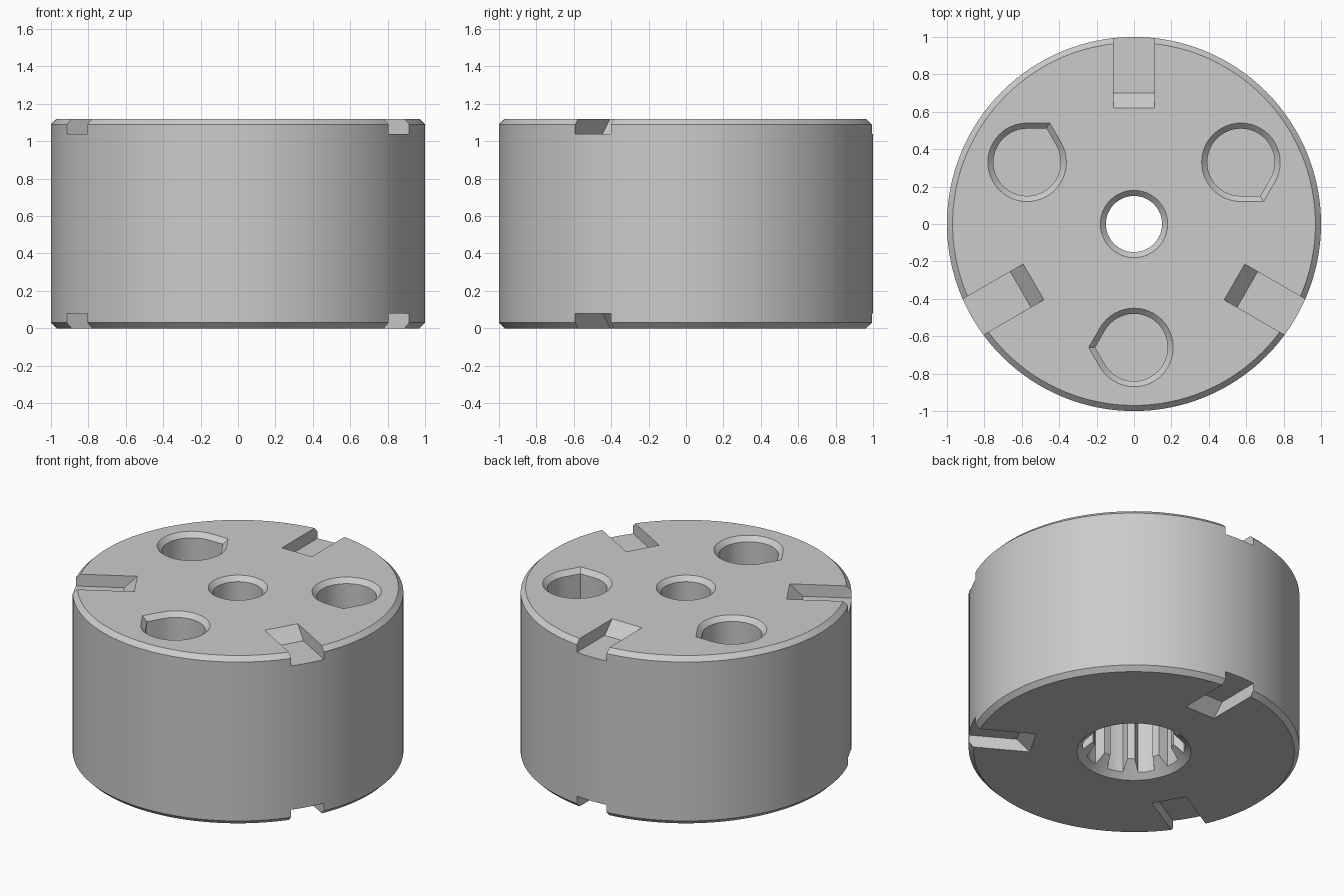
import bpy, bmesh
from math import cos, sin, pi, radians
from mathutils import Matrix

HEIGHT = 1.12
TURN = 2 * pi

cube = bpy.data.objects.get("Cube")
if cube:
    bpy.data.objects.remove(cube, do_unlink=True)

grey = bpy.data.materials.new("plain grey")
grey.use_nodes = True
colour = (0.6, 0.6, 0.6, 1)
grey.diffuse_color = colour
grey.node_tree.nodes["Principled BSDF"].inputs["Base Color"].default_value = colour


def loft(name, rings, matrix=Matrix()):
    """Closed solid skinned through matching rings of points."""
    bm = bmesh.new()
    loops = [[bm.verts.new(p) for p in ring] for ring in rings]
    n = len(loops[0])
    for a, b in zip(loops, loops[1:]):
        for i in range(n):
            j = (i + 1) % n
            bm.faces.new((a[i], a[j], b[j], b[i]))
    bm.faces.new(loops[0])
    bm.faces.new(loops[-1])
    bmesh.ops.recalc_face_normals(bm, faces=bm.faces)
    mesh = bpy.data.meshes.new(name)
    bm.to_mesh(mesh)
    bm.free()
    mesh.transform(matrix)
    mesh.materials.append(grey)
    obj = bpy.data.objects.new(name, mesh)
    bpy.context.collection.objects.link(obj)
    return obj


def circle(r, z, n=64):
    return [(r * cos(TURN * i / n), r * sin(TURN * i / n), z) for i in range(n)]


def teardrop(r, z, n=40):
    """Circle drawn out to a 120 degree point towards +x."""
    arc = [radians(30 + 300 * i / n) for i in range(n + 1)]
    return [(r / cos(radians(30)), 0, z)] + [(r * cos(a), r * sin(a), z) for a in arc]


def spline(z, teeth=10, root=0.31, tip=0.25):
    """Internal gear outline: wide grooves between narrower teeth."""
    pts = []
    for i in range(teeth):
        for r, offset in ((root, -0.26), (root, 0), (root, 0.26), (tip, 0.36), (tip, 0.64)):
            a = TURN * (i + offset) / teeth
            pts.append((r * cos(a), r * sin(a), z))
    return pts


# Chamfered drum
body = loft("drum_body", [circle(r, z, 128) for r, z in
            ((0.97, 0), (1, 0.03), (1, HEIGHT - 0.03), (0.97, HEIGHT))])

# Splined socket in the underside, its countersink, and the central bore
cutters = [
    loft("socket_cutter", [spline(-0.1), spline(0.65)]),
    loft("countersink_cutter", [circle(0.365, -0.02), circle(0.225, 0.12)]),
    loft("bore_cutter", [circle(r, z) for r, z in
         ((0.15, 0.5), (0.15, HEIGHT - 0.03), (0.2, HEIGHT + 0.02))]),
]

for k in range(3):
    # Teardrop pockets in the top
    spin = Matrix.Rotation(TURN * k / 3, 4, 'Z')
    place = spin @ Matrix.Translation((0, -0.66, 0)) @ Matrix.Rotation(pi, 4, 'Z')
    cutters.append(loft("pocket_cutter", [teardrop(r, z) for r, z in
                   ((0.18, 0.3), (0.18, HEIGHT - 0.03), (0.23, HEIGHT + 0.02))], place))
    # Ramped rim notches, top and bottom
    spin = Matrix.Rotation(pi / 2 + TURN * k / 3, 4, 'Z')
    for top in (True, False):
        profile = [(0.6, 1.14), (0.7, 1.04), (1.1, 1.04), (1.1, 1.14)]
        rings = [[(x, y, z if top else HEIGHT - z) for x, z in profile]
                 for y in (-0.11, 0.11)]
        cutters.append(loft("notch_cutter", rings, spin))

# Cut everything out of the drum
bpy.ops.object.select_all(action='DESELECT')
bpy.context.view_layer.objects.active = body
body.select_set(True)
for cutter in cutters:
    cutter.hide_render = True
    mod = body.modifiers.new("cut", 'BOOLEAN')
    mod.operation = 'DIFFERENCE'
    mod.solver = 'EXACT'
    mod.object = cutter
    bpy.ops.object.modifier_apply(modifier=mod.name)
    bpy.data.objects.remove(cutter, do_unlink=True)

bpy.ops.object.shade_smooth_by_angle(angle=radians(25))
